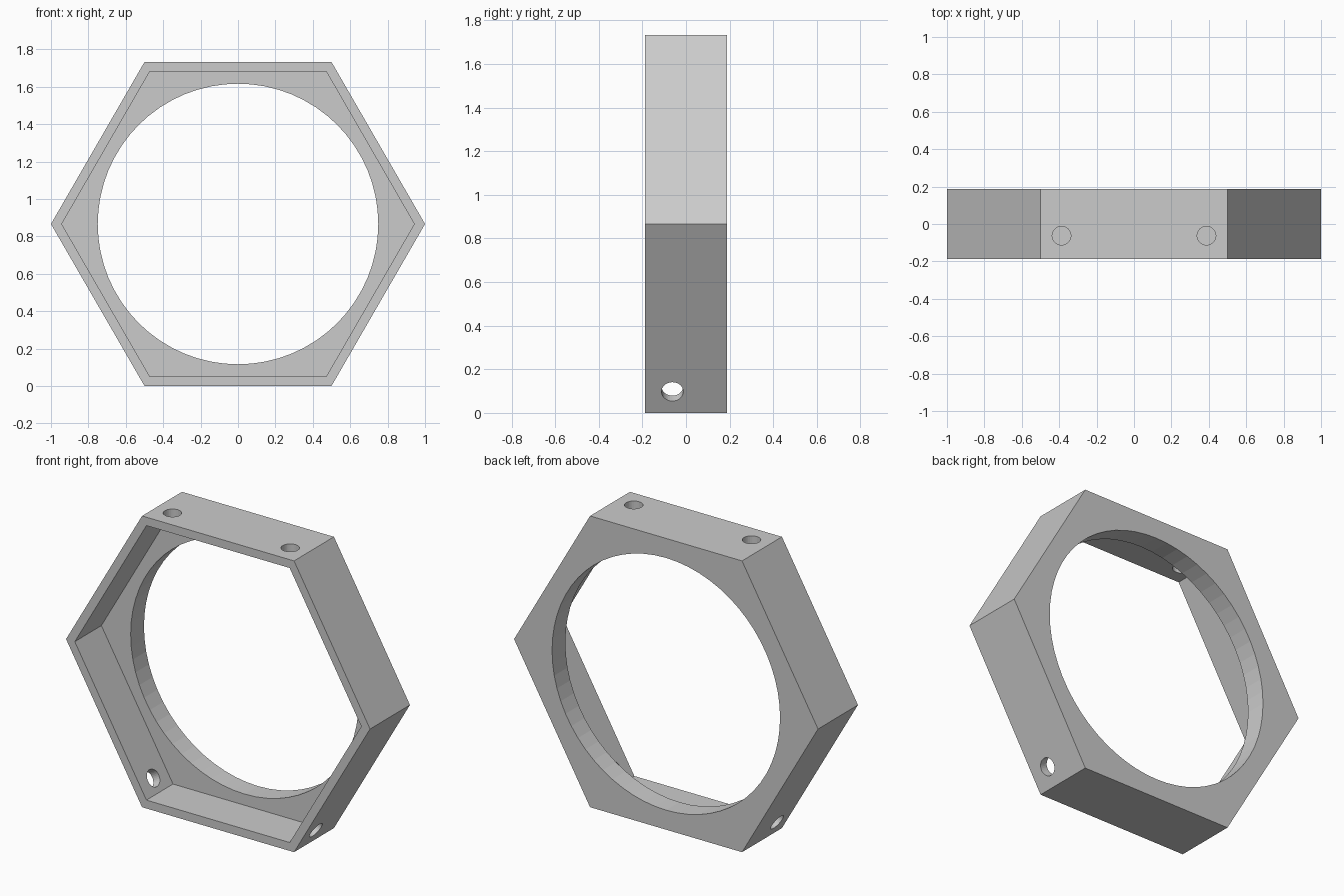
import bpy, bmesh
from math import sin, cos, pi, sqrt, radians
from mathutils import Matrix, Vector

if "Cube" in bpy.data.objects:
    bpy.data.objects.remove(bpy.data.objects["Cube"])

CZ = sqrt(3) / 2          # centre height = outer apothem
HALF = 0.1875             # half depth


def prism(name, sides, radius, y0, y1, matrix=Matrix.Translation((0, 0, CZ))):
    """Regular prism along y, with a corner on +x, placed by matrix."""
    bm = bmesh.new()
    ring = [bm.verts.new((radius * cos(2 * pi * i / sides), y0,
                          radius * sin(2 * pi * i / sides))) for i in range(sides)]
    face = bm.faces.new(ring)
    ext = bmesh.ops.extrude_face_region(bm, geom=[face])
    moved = [v for v in ext["geom"] if isinstance(v, bmesh.types.BMVert)]
    bmesh.ops.translate(bm, verts=moved, vec=Vector((0, y1 - y0, 0)))
    bm.transform(matrix)
    bmesh.ops.recalc_face_normals(bm, faces=bm.faces)
    mesh = bpy.data.meshes.new(name)
    bm.to_mesh(mesh)
    bm.free()
    obj = bpy.data.objects.new(name, mesh)
    bpy.context.collection.objects.link(obj)
    return obj


# Hexagonal frame body
frame = prism("hexagon_frame", 6, 1.0, -HALF, HALF)

# Front pocket (leaves thin walls and a back plate) and round opening
cutters = [prism("pocket_cutter", 6, 0.9425, -HALF - 0.1, 0.0625),
           prism("opening_cutter", 64, 0.75, -0.3, 0.3)]

# Pairs of screw holes through the top, lower left and lower right walls
for angle in (0, 120, 240):
    for x in (-0.3875, 0.3875):
        place = (Matrix.Translation((0, 0, CZ)) @ Matrix.Rotation(radians(angle), 4, 'Y')
                 @ Matrix.Translation((x, -0.0625, 0.84)) @ Matrix.Rotation(pi / 2, 4, 'X'))
        cutters.append(prism("hole_cutter", 32, 0.05, -0.1, 0.1, place))

# Cut everything, then discard the cutters
bpy.context.view_layer.objects.active = frame
for cutter in cutters:
    cutter.hide_render = True
    mod = frame.modifiers.new("cut", 'BOOLEAN')
    mod.operation = 'DIFFERENCE'
    mod.solver = 'EXACT'
    mod.object = cutter
    bpy.ops.object.modifier_apply(modifier=mod.name)
    bpy.data.objects.remove(cutter)
